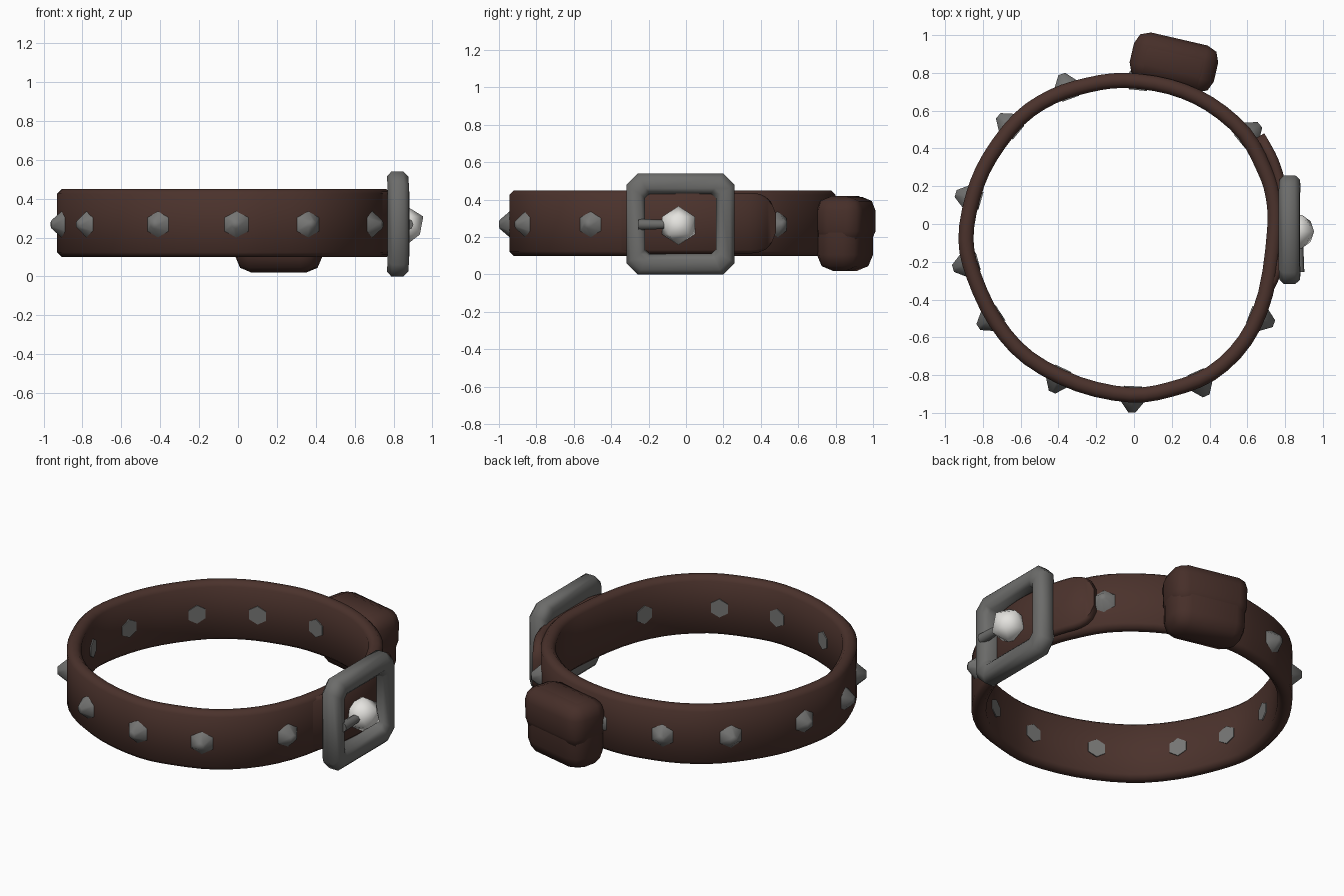
import bpy, bmesh, math
from mathutils import Vector, Matrix

if "Cube" in bpy.data.objects:
    bpy.data.objects.remove(bpy.data.objects["Cube"])


def material(name, rgb):
    m = bpy.data.materials.new(name)
    m.diffuse_color = (*rgb, 1)
    m.use_nodes = True
    m.node_tree.nodes["Principled BSDF"].inputs["Base Color"].default_value = m.diffuse_color
    return m


LEATHER = material("brown leather", (0.070, 0.032, 0.025))
POUCH = material("dark pouch leather", (0.062, 0.028, 0.022))
METAL = material("grey metal", (0.15, 0.15, 0.145))
STUD = material("light grey stud metal", (0.18, 0.18, 0.175))
GEM = material("white gem", (0.78, 0.77, 0.74))


def finish(bm, name, mat, angle=50):
    bmesh.ops.recalc_face_normals(bm, faces=bm.faces)
    me = bpy.data.meshes.new(name)
    bm.to_mesh(me)
    bm.free()
    me.materials.append(mat)
    ob = bpy.data.objects.new(name, me)
    bpy.context.collection.objects.link(ob)
    bpy.ops.object.select_all(action='DESELECT')
    ob.select_set(True)
    bpy.context.view_layer.objects.active = ob
    bpy.ops.object.shade_smooth_by_angle(angle=math.radians(angle))
    return ob


def spline(pts, closed, steps=3):
    """Catmull-Rom curve as (point, outward normal) pairs, counter-clockwise."""
    pts = [Vector(p) for p in pts]
    n = len(pts)
    get = (lambda i: pts[i % n]) if closed else (lambda i: pts[max(0, min(n - 1, i))])
    out = []
    for i in range(n if closed else n - 1):
        a, b, c, d = (get(i + k) for k in (-1, 0, 1, 2))
        for s in range(steps):
            t = s / steps
            out.append(0.5 * (2 * b + (c - a) * t + (2 * a - 5 * b + 4 * c - d) * t * t
                              + (3 * b - a - 3 * c + d) * t ** 3))
    if not closed:
        out.append(pts[-1])
    m, res = len(out), []
    for i, p in enumerate(out):
        q = out[(i + 1) % m] if closed else out[min(i + 1, m - 1)]
        r = out[i - 1] if closed else out[max(i - 1, 0)]
        t = (q - r).normalized()
        res.append((p, Vector((t.y, -t.x))))
    return res


def strap(name, path, closed, thick, half, mid=0.275, tip=0):
    """Sweep a rounded strip along the path; optionally round off its last end."""
    bm, rings, n = bmesh.new(), [], len(path)
    c = thick * 0.3
    for i, (p, nor) in enumerate(path):
        k = n - 1 - i
        h = half * (math.sqrt(1 - (1 - (k + 0.5) / tip) ** 2) if k < tip else 1)
        prof = [(0, h - c), (c, h), (thick - c, h), (thick, h - c),
                (thick, c - h), (thick - c, -h), (c, -h), (0, c - h)]
        rings.append([bm.verts.new((*(p - nor * d), mid + z)) for d, z in prof])
    for i in range(n if closed else n - 1):
        a, b = rings[i], rings[(i + 1) % n]
        for j in range(8):
            bm.faces.new((a[j], a[j - 1], b[j - 1], b[j]))
    if not closed:
        bm.faces.new(rings[0])
        bm.faces.new(rings[-1])
    return finish(bm, name, LEATHER)


# Belt ring (outer outline seen from above)
belt = spline([(0.785, -0.03), (0.775, 0.16), (0.725, 0.31), (0.615, 0.505), (0.42, 0.67), (0.2, 0.765),
               (-0.05, 0.80), (-0.25, 0.775), (-0.45, 0.71), (-0.635, 0.585), (-0.8, 0.37),
               (-0.89, 0.16), (-0.93, -0.08), (-0.885, -0.29), (-0.765, -0.54), (-0.585, -0.74),
               (-0.31, -0.885), (-0.02, -0.945), (0.2, -0.915), (0.43, -0.825), (0.62, -0.64),
               (0.735, -0.38)], True)
strap("belt", belt, True, 0.08, 0.175)

# Loose strap end running through the buckle
tongue = spline([(0.735, -0.36), (0.795, -0.22), (0.825, -0.03), (0.812, 0.17),
                 (0.765, 0.34), (0.69, 0.48)], False, 5)
strap("strap_end", tongue, False, 0.06, 0.162, tip=5)

# Studs: low faceted points outside, flat rivet backs inside the belt
for i, (x, y) in enumerate([(0.66, 0.52), (0.03, 0.79), (-0.37, 0.76), (-0.68, 0.54), (-0.94, 0.16),
                            (-0.94, -0.23), (-0.80, -0.53), (-0.42, -0.86), (-0.01, -0.96),
                            (0.36, -0.86), (0.72, -0.52)]):
    p, nor = min(belt, key=lambda q: (q[0] - Vector((x, y))).length)
    p = Vector((x, y)) - nor * (Vector((x, y)) - p).dot(nor)
    rot = Vector((*nor, 0)).to_track_quat('Z', 'Y').to_matrix().to_4x4()
    bm = bmesh.new()
    for r1, r2, depth, off in ((0.078, 0.022, 0.065, 0.02), (0.055, 0.055, 0.02, -0.077)):
        bmesh.ops.create_cone(bm, cap_ends=True, segments=6, radius1=r1, radius2=r2, depth=depth,
                              matrix=Matrix.Translation((*(p + nor * off), 0.268)) @ rot)
    finish(bm, f"stud_{i + 1}", STUD, 60)

# Buckle frame: bevelled square ring, bowed slightly outward at mid height
bm = bmesh.new()
Y, Z = -0.03, 0.27


def outline(hy, hz, c, x):
    half = [(hy, hz - c), (hy - c, hz), (c - hy, hz), (-hy, hz - c)]
    pts = half + [(-a, -b) for a, b in half]
    return [bm.verts.new((x - 0.15 * (b * b), Y + a, Z + b)) for a, b in pts]


loops = [outline(0.265, 0.245, 0.055, 0.775), outline(0.288, 0.27, 0.06, 0.80),
         outline(0.288, 0.27, 0.06, 0.86), outline(0.265, 0.245, 0.055, 0.885),
         outline(0.215, 0.19, 0.03, 0.885), outline(0.19, 0.165, 0.025, 0.86),
         outline(0.19, 0.16, 0.025, 0.79)]
for k, a in enumerate(loops):
    b = loops[(k + 1) % len(loops)]
    for j in range(8):
        bm.faces.new((a[j - 1], a[j], b[j], b[j - 1]))
finish(bm, "buckle_frame", METAL)

# Buckle prong
bm = bmesh.new()
bmesh.ops.create_cone(bm, cap_ends=True, segments=8, radius1=0.03, radius2=0.022, depth=0.2,
                      matrix=Matrix.Translation((0.872, -0.155, 0.268)) @ Matrix.Rotation(-math.pi / 2, 4, 'X'))
finish(bm, "buckle_prong", METAL)

# Faceted gem in the buckle
bm = bmesh.new()
bmesh.ops.create_icosphere(bm, subdivisions=1, radius=0.104,
                           matrix=Matrix.Translation((0.86, -0.04, 0.262)))
finish(bm, "gem", GEM)


# Pouch at the back: rounded body with a thin flap over its upper half
def soft_box(name, size, loc, taper, bevel):
    bm = bmesh.new()
    bmesh.ops.create_cube(bm, size=1)
    for v in bm.verts:
        k = taper if v.co.z < 0 else 1
        v.co = Vector((v.co.x * size[0] * k, v.co.y * size[1] * k, v.co.z * size[2]))
    bmesh.ops.bevel(bm, geom=bm.edges[:], offset=bevel, segments=2, profile=0.5, affect='EDGES')
    place = Matrix.Translation((0.21, 0.85, 0.22)) @ Matrix.Rotation(math.radians(-13), 4, 'Z')
    bmesh.ops.transform(bm, matrix=place @ Matrix.Translation(loc), verts=bm.verts)
    finish(bm, name, POUCH, 60)


soft_box("pouch_body", (0.455, 0.25, 0.40), (0, 0, 0), 0.97, 0.085)
soft_box("pouch_flap", (0.46, 0.255, 0.26), (0, 0.006, 0.065), 0.98, 0.075)
